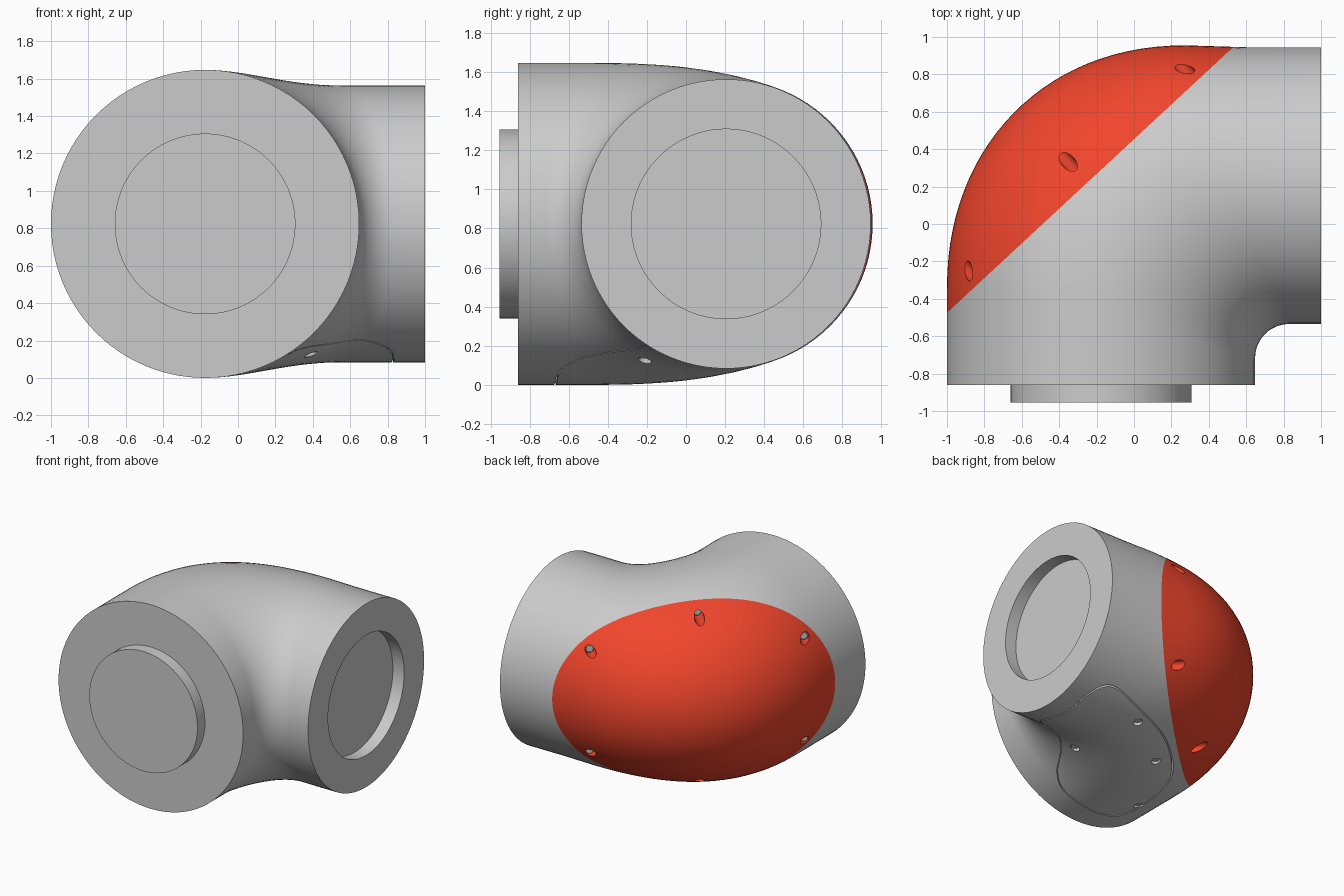
import bpy, bmesh
from math import sin, cos, pi, radians
from mathutils import Vector
from mathutils.bvhtree import BVHTree

if "Cube" in bpy.data.objects:
    bpy.data.objects.remove(bpy.data.objects["Cube"])

CZ = 0.8235
SEG = 96
PLANE_CO = Vector((-1, -0.475, 0.82))
PLANE_NO = Vector((-1.42, 1.53, 0)).normalized()


def to_object(name, bm):
    bmesh.ops.recalc_face_normals(bm, faces=bm.faces[:])
    me = bpy.data.meshes.new(name)
    bm.to_mesh(me)
    bm.free()
    ob = bpy.data.objects.new(name, me)
    bpy.context.collection.objects.link(ob)
    return ob


def cylinder(name, start, end, r, seg=32):
    start, end = Vector(start), Vector(end)
    d = end - start
    bm = bmesh.new()
    bmesh.ops.create_cone(bm, cap_ends=True, segments=seg, radius1=r, radius2=r, depth=d.length)
    ob = to_object(name, bm)
    ob.data.transform(d.to_track_quat('Z', 'Y').to_matrix().to_4x4())
    ob.location = (start + end) / 2
    return ob


def prism(name, pts, z0, z1):
    bm = bmesh.new()
    f = bm.faces.new([bm.verts.new((x, y, z0)) for x, y in pts])
    ext = bmesh.ops.extrude_face_region(bm, geom=[f])
    up = [v for v in ext['geom'] if isinstance(v, bmesh.types.BMVert)]
    bmesh.ops.translate(bm, verts=up, vec=(0, 0, z1 - z0))
    return to_object(name, bm)


def boolean(ob, cutter, op='DIFFERENCE'):
    m = ob.modifiers.new('cut', 'BOOLEAN')
    m.operation, m.object, m.solver = op, cutter, 'EXACT'
    bpy.context.view_layer.update()
    bpy.context.view_layer.objects.active = ob
    bpy.ops.object.modifier_apply(modifier=m.name)
    bpy.data.objects.remove(cutter)


def smooth_loop(ctrl, steps=6):
    """Closed Catmull-Rom loop through 2D points."""
    out, n = [], len(ctrl)
    for i in range(n):
        a, b, c, d = (Vector(ctrl[(i + k) % n]) for k in (-1, 0, 1, 2))
        for s in range(steps):
            t = s / steps
            out.append(0.5 * (2 * b + (c - a) * t + (2 * a - 5 * b + 4 * c - d) * t * t
                              + (3 * b - a - 3 * c + d) * t ** 3))
    return out


# Elbow housing: elliptical sections between an outer and an inner rail
sections = [((-1, -0.86), (0.648, -0.86), 0.8235)]
STEPS = 28
BULGE = 2 / 2.13   # outer rail is slightly fuller than an ellipse
for i in range(STEPS + 1):
    u = i / STEPS
    a = u * pi / 2
    ca, sa = max(cos(a), 0), sin(a)
    w = u ** 1.4
    h = 0.74 + 0.0835 * (1 - w * w * (3 - 2 * w))
    sections.append(((0.28 - 1.28 * ca ** BULGE, -0.35 + 1.305 * sa ** BULGE),
                     (0.83 - 0.182 * ca, -0.715 + 0.18 * sa), h))
sections.append(((0.6, 0.945), (0.9, -0.535), 0.74))
sections.append(((1, 0.945), (1, -0.535), 0.74))

elbow = bmesh.new()
rings = []
for o, n, h in sections:
    o, n = Vector(o), Vector(n)
    mid, half = (o + n) / 2, (o - n) / 2
    ring = []
    for k in range(SEG):
        t = 2 * pi * k / SEG
        p = mid + half * cos(t)
        ring.append(elbow.verts.new((p.x, p.y, CZ + h * sin(t))))
    rings.append(ring)
for r0, r1 in zip(rings, rings[1:]):
    for k in range(SEG):
        j = (k + 1) % SEG
        elbow.faces.new((r0[k], r0[j], r1[j], r1[k]))
elbow.faces.new(rings[0])
elbow.faces.new(rings[-1])
bmesh.ops.recalc_face_normals(elbow, faces=elbow.faces[:])
bvh = BVHTree.FromBMesh(elbow)


def surface(x, y, top):
    s = 1 if top else -1
    return bvh.ray_cast(Vector((x, y, CZ + 3 * s)), Vector((0, 0, -s)))[0]


def half_of_elbow(name, **clear):
    bm = elbow.copy()
    bmesh.ops.bisect_plane(bm, geom=bm.verts[:] + bm.edges[:] + bm.faces[:], dist=1e-5,
                           plane_co=PLANE_CO, plane_no=PLANE_NO, **clear)
    bmesh.ops.holes_fill(bm, edges=[e for e in bm.edges if e.is_boundary], sides=0)
    return to_object(name, bm)


housing = half_of_elbow('elbow_housing', clear_outer=True)
cap = half_of_elbow('end_cap', clear_inner=True)

# Access panel under the elbow, separated by a thin gap
outline = smooth_loop([(0.83, -0.06), (0.83, 0.2), (0.83, 0.45), (0.73, 0.58), (0.5, 0.55), (0.0, 0.36),
                       (-0.35, 0.02), (-0.45, -0.36), (-0.42, -0.6), (-0.3, -0.67), (-0.05, -0.67),
                       (0.15, -0.65), (0.27, -0.56), (0.38, -0.39), (0.51, -0.25), (0.74, -0.17)])
centre = sum(outline, Vector((0, 0))) / len(outline)
inset = [centre + (p - centre) * 0.984 for p in outline]
panel = housing.copy()
panel.data = housing.data.copy()
panel.name = 'access_panel'
bpy.context.collection.objects.link(panel)
boolean(panel, prism('panel_cutter', inset, -0.2, 0.28), 'INTERSECT')
boolean(housing, prism('opening_cutter', outline, -0.2, 0.30))

# Connector plug and socket
socket_y = 0.205
boolean(housing, cylinder('socket_cutter', (0.9, socket_y, CZ), (1.2, socket_y, CZ), 0.485, SEG))
plug = cylinder('connector_plug', (-0.176, -0.955, CZ), (-0.176, -0.84, CZ), 0.483, SEG)

# Screw bores in the cap, parallel to its axis
screws = []
for x, y in ((0.27, 0.83), (-0.355, 0.335), (-0.885, -0.25)):
    for top in (True, False):
        p = surface(x, y, top)
        base = p - PLANE_NO * ((p - PLANE_CO).dot(PLANE_NO) - 0.025)
        boolean(cap, cylinder('bore_cutter', base, base + PLANE_NO, 0.037))
        screws.append(cylinder('cap_screw', base - PLANE_NO * 0.005, base + PLANE_NO * 0.018, 0.027, 24))

# Screw bores in the access panel
for x, y in ((0.30, 0.40), (-0.10, 0.13), (0.39, -0.21), (-0.41, -0.44)):
    p = surface(x, y, False)
    up = Vector((0, 0, 1))
    boolean(panel, cylinder('bore_cutter', p - up * 0.1, p + up * 0.03, 0.034))
    screws.append(cylinder('panel_screw', p + up * 0.012, p + up * 0.035, 0.027, 24))
elbow.free()

# Cap colour
red = bpy.data.materials.new('cap_red')
red.diffuse_color = (0.88, 0.06, 0.025, 1)
red.use_nodes = True
red.node_tree.nodes["Principled BSDF"].inputs["Base Color"].default_value = red.diffuse_color
cap.data.materials.clear()
cap.data.materials.append(red)

# Smooth shading with sharp edges kept
bpy.ops.object.select_all(action='DESELECT')
for ob in [housing, cap, panel, plug] + screws:
    ob.select_set(True)
bpy.context.view_layer.objects.active = housing
bpy.ops.object.shade_smooth_by_angle(angle=radians(30))
